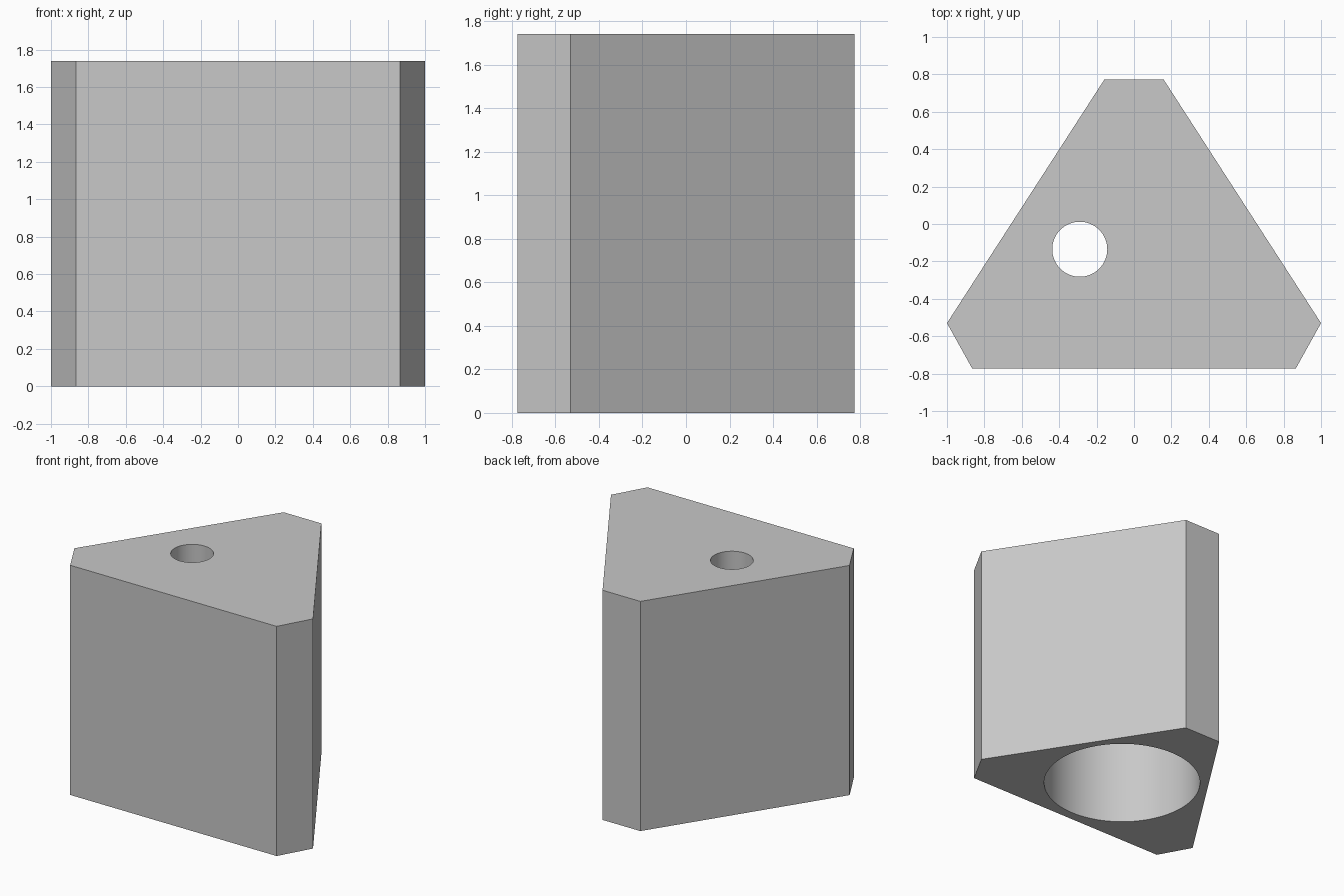
import bpy
import bmesh

HEIGHT = 1.74
BORE_DEPTH = 1.48

cube = bpy.data.objects.get("Cube")
if cube:
    bpy.data.objects.remove(cube, do_unlink=True)

# Single plain grey
grey = bpy.data.materials.new("plain grey")
grey.use_nodes = True
colour = (0.58, 0.58, 0.58, 1)
grey.diffuse_color = colour
grey.node_tree.nodes["Principled BSDF"].inputs["Base Color"].default_value = colour

# Triangular block with cut-off corners: mirrored outline, extruded upwards
half = [(0.865, -0.773), (1.0, -0.53), (0.158, 0.773)]
outline = half + [(-x, y) for x, y in reversed(half)]
bm = bmesh.new()
base = bm.faces.new([bm.verts.new((x, y, 0)) for x, y in outline])
top = bmesh.ops.extrude_face_region(bm, geom=[base])["geom"]
bmesh.ops.translate(bm, vec=(0, 0, HEIGHT),
                    verts=[v for v in top if isinstance(v, bmesh.types.BMVert)])
bmesh.ops.recalc_face_normals(bm, faces=bm.faces)
mesh = bpy.data.meshes.new("block")
bm.to_mesh(mesh)
bm.free()
block = bpy.data.objects.new("block", mesh)
bpy.context.collection.objects.link(block)
mesh.materials.append(grey)


def drill(name, x, y, radius, bottom, top):
    """Cut a round hole into the block with a hidden cylinder."""
    bpy.ops.mesh.primitive_cylinder_add(vertices=96, radius=radius, depth=top - bottom,
                                        location=(x, y, (top + bottom) / 2))
    cutter = bpy.context.object
    cutter.name = name
    cutter.data.materials.append(grey)
    cut = block.modifiers.new(name, 'BOOLEAN')
    cut.operation = 'DIFFERENCE'
    cut.solver = 'EXACT'
    cut.object = cutter
    bpy.ops.object.select_all(action='DESELECT')
    block.select_set(True)
    bpy.context.view_layer.objects.active = block
    bpy.ops.object.modifier_apply(modifier=name)
    bpy.data.objects.remove(cutter, do_unlink=True)


# Wide blind bore from below, small offset hole through the top
drill("bore_cutter", 0, -0.135, 0.565, -0.2, BORE_DEPTH)
drill("top_hole_cutter", -0.29, -0.135, 0.147, BORE_DEPTH - 0.2, HEIGHT + 0.2)

bpy.ops.object.shade_smooth_by_angle()
